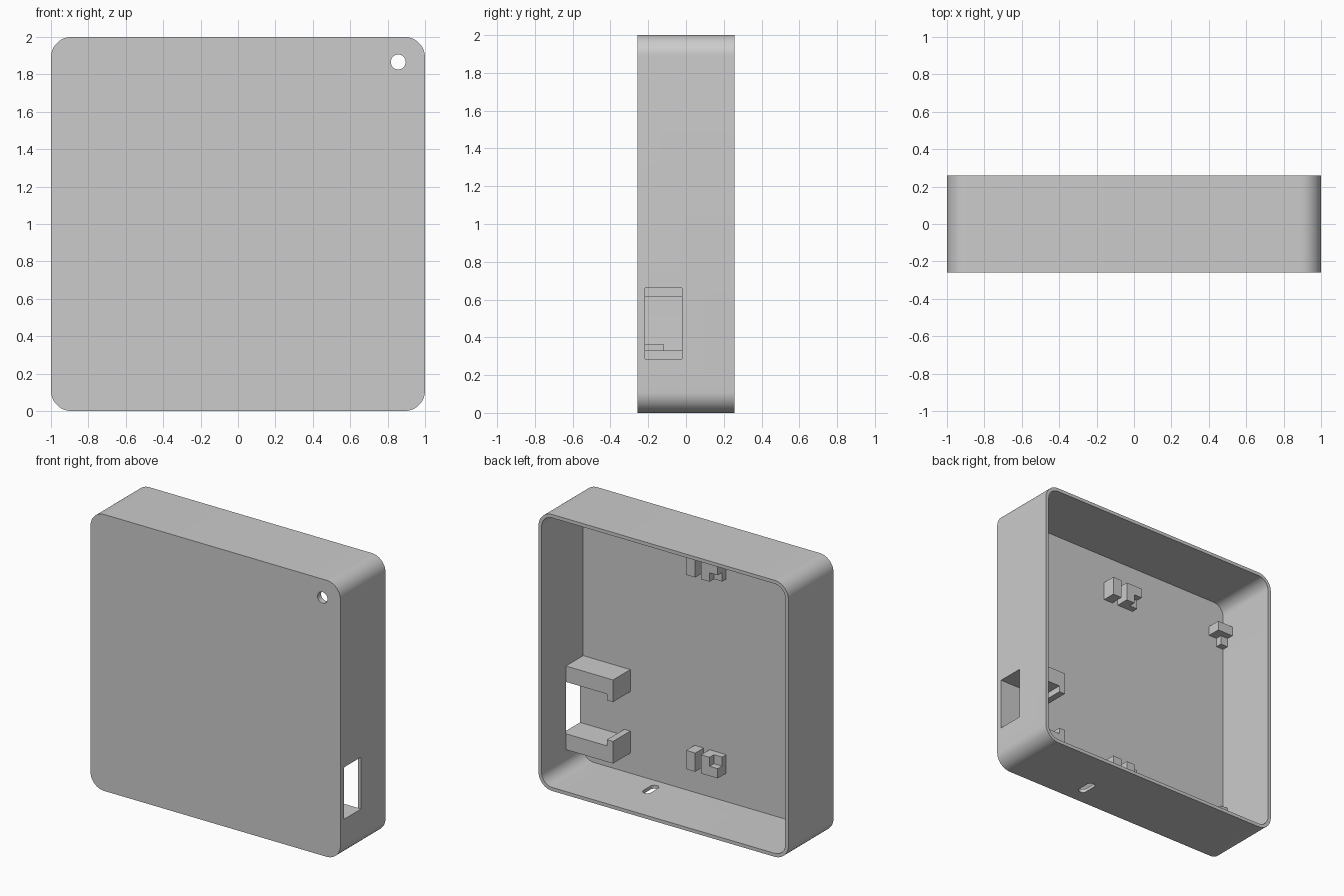
import bpy
import bmesh
from math import cos, sin, pi
from mathutils import Matrix, Vector

if "Cube" in bpy.data.objects:
    bpy.data.objects.remove(bpy.data.objects["Cube"])

# One plain grey plastic
grey = bpy.data.materials.new("grey_plastic")
grey.use_nodes = True
GREY = (0.6, 0.6, 0.6, 1)
grey.diffuse_color = GREY
grey.node_tree.nodes["Principled BSDF"].inputs["Base Color"].default_value = GREY

HALF, DEPTH = 1.0, 0.258       # outer half width and half depth
WALL, RADIUS = 0.025, 0.11     # wall thickness and outer corner radius
FLOOR = -0.217                 # inner face of the front plate
INNER = HALF - WALL


def add_object(name, bm):
    bmesh.ops.recalc_face_normals(bm, faces=bm.faces)
    mesh = bpy.data.meshes.new(name)
    bm.to_mesh(mesh)
    bm.free()
    mesh.materials.append(grey)
    obj = bpy.data.objects.new(name, mesh)
    bpy.context.scene.collection.objects.link(obj)
    return obj


def rounded_rect(half_u, half_v, r, steps=12):
    points = []
    for k, (su, sv) in enumerate([(1, 1), (-1, 1), (-1, -1), (1, -1)]):
        for i in range(steps + 1):
            a = (k + i / steps) * pi / 2
            points.append((su * (half_u - r) + r * cos(a),
                           sv * (half_v - r) + r * sin(a)))
    return points


def prism(name, points, place, direction):
    """Extrude a flat outline; place maps (u, v) to a 3D point."""
    bm = bmesh.new()
    face = bm.faces.new([bm.verts.new(place(u, v)) for u, v in points])
    out = bmesh.ops.extrude_face_region(bm, geom=[face])
    verts = [g for g in out["geom"] if isinstance(g, bmesh.types.BMVert)]
    bmesh.ops.translate(bm, verts=verts, vec=Vector(direction))
    bmesh.ops.remove_doubles(bm, verts=bm.verts, dist=1e-5)
    return add_object(name, bm)


def boxes(name, parts):
    """One object from boxes given as (x range, y range, z range)."""
    bm = bmesh.new()
    for ranges in parts:
        mid = [(a + b) / 2 for a, b in ranges]
        size = [abs(b - a) for a, b in ranges]
        bmesh.ops.create_cube(bm, size=1, matrix=Matrix.Translation(mid)
                              @ Matrix.Diagonal((*size, 1)))
    return add_object(name, bm)


def smooth(obj):
    bpy.ops.object.select_all(action="DESELECT")
    obj.select_set(True)
    bpy.context.view_layer.objects.active = obj
    bpy.ops.object.shade_smooth_by_angle(angle=pi / 7)


# Case shell with an open back
shell = prism("case_shell", rounded_rect(HALF, HALF, RADIUS),
              lambda u, v: (u, -DEPTH, 1 + v), (0, 2 * DEPTH, 0))
circle = [(0.04 * cos(i * pi / 16), 0.04 * sin(i * pi / 16)) for i in range(32)]
cutters = [
    prism("cavity_cutter", rounded_rect(INNER, INNER, RADIUS - WALL),
          lambda u, v: (u, FLOOR, 1 + v), (0, 1, 0)),
    prism("light_hole_cutter", circle,
          lambda u, v: (0.857 + u, -0.3, 1.866 + v), (0, 0.15, 0)),
    prism("cable_slot_cutter", rounded_rect(0.03, 0.07, 0.03, 8),
          lambda u, v: (0.345 + u, -0.09 + v, -0.1), (0, 0, 0.2)),
    boxes("port_cutter", [((0.9, 1.1), (FLOOR, -0.02), (0.285, 0.66))]),
]
for cutter in cutters:
    cutter.hide_render = True
    mod = shell.modifiers.new(cutter.name, "BOOLEAN")
    mod.operation = "DIFFERENCE"
    mod.solver = "EXACT"
    mod.object = cutter
    bpy.context.view_layer.objects.active = shell
    bpy.ops.object.modifier_apply(modifier=mod.name)
    bpy.data.objects.remove(cutter)
smooth(shell)

# Hooked brackets above and below the port
arm_y = (FLOOR, -0.02)
for name, z_out, z_in, z_hook in [("upper", 0.775, 0.66, 0.615),
                                  ("lower", 0.17, 0.285, 0.33)]:
    outline = [(INNER, z_out), (0.598, z_out), (0.598, z_hook),
               (0.646, z_hook), (0.646, z_in), (INNER, z_in)]
    prism(name + "_port_bracket", outline,
          lambda u, v: (u, arm_y[0], v), (0, arm_y[1] - arm_y[0], 0))

# Board corner clips, mirrored top to bottom
TOP = -0.12      # full clip depth
LEDGE = -0.17    # board resting height


def z_range(a, b, upper):
    return (2 - b, 2 - a) if upper else (a, b)


for name, upper in [("lower", False), ("upper", True)]:
    full = z_range(0.23, 0.365, upper)
    outer = z_range(0.23, 0.3, upper)
    inner = z_range(0.3, 0.365, upper)
    boxes(name + "_stop_post", [((0.01, 0.083), (FLOOR, TOP), full)])
    boxes(name + "_left_corner_clip", [
        ((-0.105, -0.037), (FLOOR, TOP), full),
        ((-0.17, -0.105), (FLOOR, TOP), outer),
        ((-0.17, -0.105), (FLOOR, LEDGE), inner)])
    boxes(name + "_right_corner_clip", [
        ((-INNER, -0.85), (FLOOR, TOP), outer),
        ((-INNER, -0.915), (FLOOR, LEDGE), inner)])
